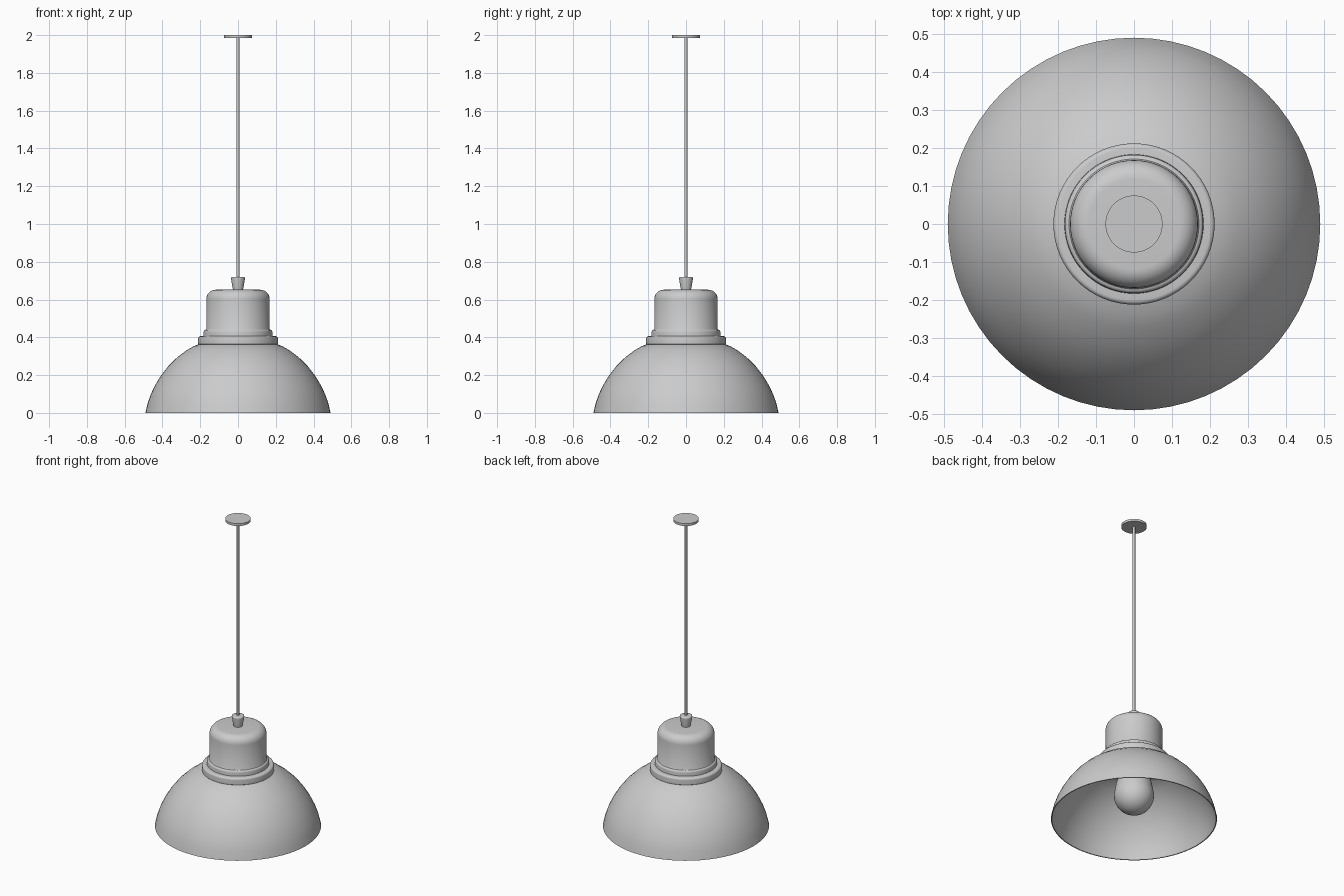
import bpy, bmesh, math

if "Cube" in bpy.data.objects:
    bpy.data.objects.remove(bpy.data.objects["Cube"])

SEGMENTS = 64


def lathe(name, profile, segments=SEGMENTS, angle=35):
    """Revolve (radius, height) points about the z axis."""
    bm = bmesh.new()
    verts = [bm.verts.new((r, 0, z)) for r, z in profile]
    edges = [bm.edges.new(pair) for pair in zip(verts, verts[1:])]
    bmesh.ops.spin(bm, geom=verts + edges, cent=(0, 0, 0), axis=(0, 0, 1),
                   angle=math.tau, steps=segments, use_duplicate=False)
    bmesh.ops.remove_doubles(bm, verts=bm.verts, dist=1e-5)
    bmesh.ops.recalc_face_normals(bm, faces=bm.faces)
    mesh = bpy.data.meshes.new(name)
    bm.to_mesh(mesh)
    bm.free()
    obj = bpy.data.objects.new(name, mesh)
    bpy.context.collection.objects.link(obj)
    bpy.ops.object.select_all(action='DESELECT')
    obj.select_set(True)
    bpy.context.view_layer.objects.active = obj
    bpy.ops.object.shade_smooth_by_angle(angle=math.radians(angle))
    return obj


def arc(cx, cz, rx, rz, start, end, steps):
    """Points along an elliptical arc, angles in degrees."""
    angles = [math.radians(start + (end - start) * i / steps) for i in range(steps + 1)]
    return [(cx + rx * math.cos(a), cz + rz * math.sin(a)) for a in angles]


# Thin dome shade: outer wall up, inner wall back down to the rim
outer = [(0.49, 0.0), (0.478, 0.052), (0.461, 0.10), (0.437, 0.15), (0.406, 0.20),
         (0.367, 0.25), (0.321, 0.295), (0.270, 0.333), (0.235, 0.353), (0.205, 0.364)]
inner = [(r - 0.006, max(z - 0.006, 0.0)) for r, z in reversed(outer)]
lathe("shade", outer + inner + outer[:1])

# Stepped collar and rounded socket housing
housing = [(0, 0.358), (0.205, 0.358), (0.212, 0.364)]
housing += arc(0.200, 0.394, 0.012, 0.012, 0, 90, 5)
housing += [(0.183, 0.407)]
housing += arc(0.171, 0.428, 0.011, 0.012, 0, 90, 4)
housing += [(0.168, 0.445)]
housing += arc(0.118, 0.602, 0.05, 0.05, 0, 90, 8)
housing += [(0, 0.652)]
lathe("housing", housing)

# Tapered cord grip
grip = [(0, 0.648), (0.026, 0.648), (0.037, 0.71)]
grip += arc(0.031, 0.714, 0.006, 0.006, 0, 90, 3) + [(0, 0.72)]
lathe("cord_grip", grip, 32)

# Cord and ceiling plate
lathe("cord", [(0, 0.70), (0.008, 0.70), (0.008, 1.99), (0, 1.99)], 16)
lathe("ceiling_plate", [(0, 1.985), (0.075, 1.985), (0.075, 2.0), (0, 2.0)])

# Light bulb hanging inside the shade
bulb = arc(0, 0.158, 0.118, 0.118, -90, 15, 12)
bulb += [(0.106, 0.235), (0.092, 0.285), (0.078, 0.32), (0.07, 0.37), (0, 0.37)]
lathe("bulb", bulb, 48)
